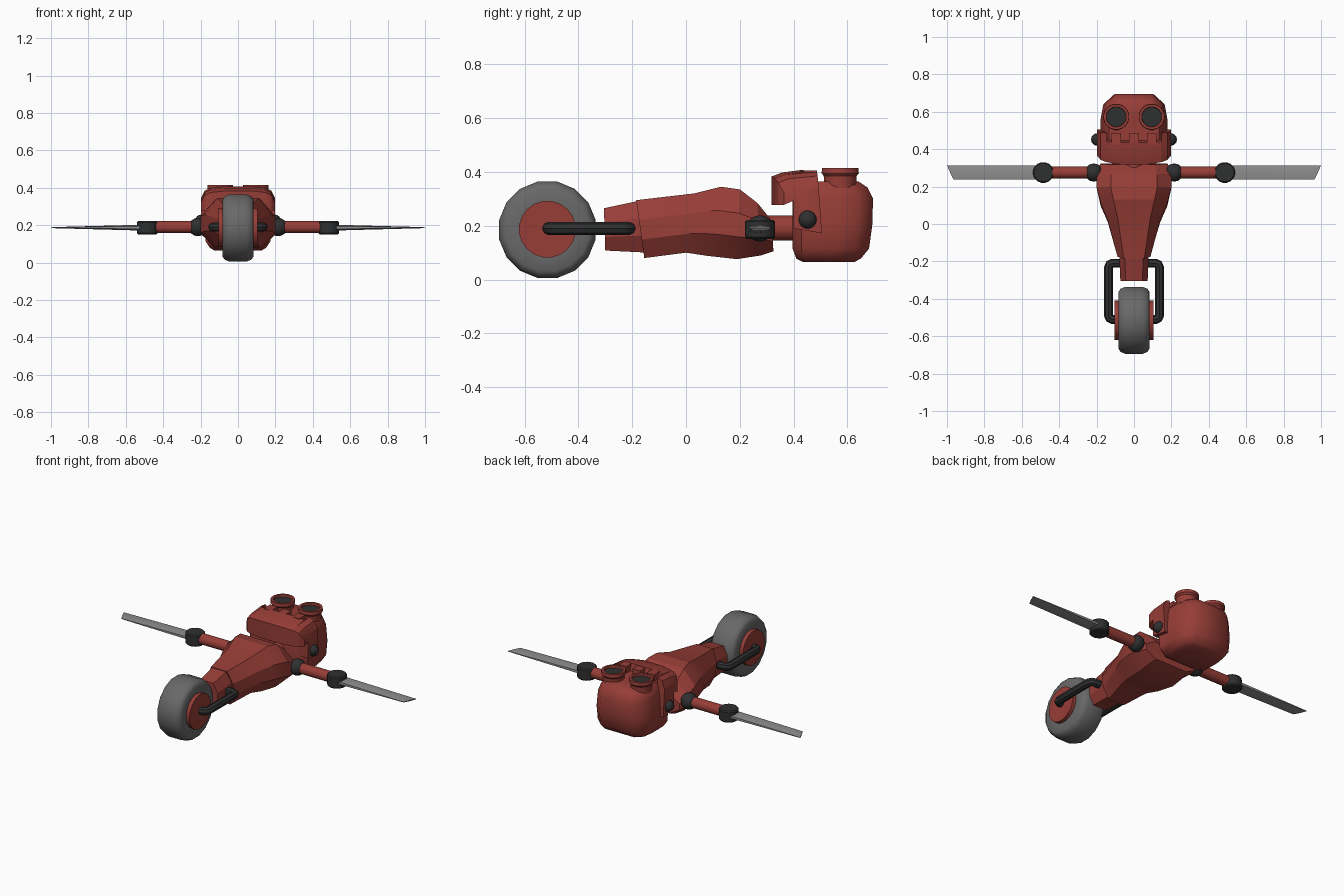
import bpy, bmesh, math
from mathutils import Matrix

if "Cube" in bpy.data.objects:
    bpy.data.objects.remove(bpy.data.objects["Cube"])


def colour(name, rgb):
    m = bpy.data.materials.new(name)
    m.diffuse_color = (*rgb, 1)
    m.use_nodes = True
    m.node_tree.nodes["Principled BSDF"].inputs["Base Color"].default_value = m.diffuse_color
    return m


RED = colour("brick red", (0.31, 0.047, 0.038))
DARK = colour("charcoal", (0.028, 0.029, 0.03))
TYRE = colour("tyre grey", (0.14, 0.14, 0.14))
STEEL = colour("steel grey", (0.27, 0.27, 0.27))


def finish(name, bm, mat, angle=35):
    bmesh.ops.recalc_face_normals(bm, faces=bm.faces)
    me = bpy.data.meshes.new(name)
    bm.to_mesh(me)
    bm.free()
    me.materials.append(mat)
    ob = bpy.data.objects.new(name, me)
    bpy.context.collection.objects.link(ob)
    bpy.ops.object.select_all(action='DESELECT')
    ob.select_set(True)
    bpy.context.view_layer.objects.active = ob
    bpy.ops.object.shade_smooth_by_angle(angle=math.radians(angle))
    return ob


def loft(name, rings, mat, angle=35):
    """Skin a list of equal-length rings and cap both ends."""
    bm = bmesh.new()
    vs = [[bm.verts.new(p) for p in r] for r in rings]
    n = len(vs[0])
    for a, b in zip(vs, vs[1:]):
        for i in range(n):
            j = (i + 1) % n
            bm.faces.new((a[i], a[j], b[j], b[i]))
    bm.faces.new(vs[0])
    bm.faces.new(vs[-1])
    return finish(name, bm, mat, angle)


def turned(name, profile, centre, axis, mat, seg=16, angle=35):
    """Lathe (offset, radius) pairs around the x, y or z axis."""
    rings = []
    for d, r in profile:
        ring = []
        for i in range(seg):
            t = 2 * math.pi * (i + 0.5) / seg
            u, v = r * math.cos(t), r * math.sin(t)
            p = {'x': (d, u, v), 'y': (u, d, v), 'z': (u, v, d)}[axis]
            ring.append([p[k] + centre[k] for k in range(3)])
        rings.append(ring)
    return loft(name, rings, mat, angle)


def ball(name, centre, r, mat):
    bm = bmesh.new()
    bmesh.ops.create_uvsphere(bm, u_segments=12, v_segments=8, radius=r,
                              matrix=Matrix.Translation(centre))
    return finish(name, bm, mat, 50)


def box(name, lo, hi, mat):
    rings = [[(lo[0], lo[1], z), (hi[0], lo[1], z), (hi[0], hi[1], z), (lo[0], hi[1], z)]
             for z in (lo[2], hi[2])]
    return loft(name, rings, mat)


def body_ring(yb, yt, zb, zt, w):
    """Eight-sided body section, leaning from yb at the bottom to yt at the top."""
    pts = [(0.62, 0), (1, 0.32), (1, 0.66), (0.62, 1)]
    half = [(w * x, yb + (yt - yb) * t, zb + (zt - zb) * t) for x, t in pts]
    return half + [(-x, y, z) for x, y, z in reversed(half)]


# Body and tail
loft("body", [body_ring(*s) for s in (
    (-0.155, -0.185, 0.08, 0.295, 0.088), (0.0, 0.03, 0.1, 0.32, 0.14),
    (0.08, 0.13, 0.088, 0.345, 0.178), (0.19, 0.2, 0.076, 0.335, 0.2),
    (0.28, 0.265, 0.09, 0.285, 0.2), (0.325, 0.318, 0.105, 0.22, 0.18))], RED, 20)
loft("tail", [body_ring(*s) for s in (
    (-0.3, -0.305, 0.108, 0.265, 0.073), (-0.14, -0.14, 0.1, 0.3, 0.08))], RED, 20)
turned("neck", [(0.27, 0.048), (0.42, 0.048)], (0, 0, 0.192), 'y', RED, 12)

# Wheel and hub
turned("tyre", [(-0.08, 0.1), (-0.082, 0.156), (-0.072, 0.172), (-0.045, 0.183),
                (0.045, 0.183), (0.072, 0.172), (0.082, 0.156), (0.08, 0.1)],
       (0, -0.515, 0.185), 'x', TYRE, 16, 45)
turned("hub", [(-0.103, 0.106), (0.103, 0.106)], (0, -0.515, 0.187), 'x', RED, 20)

# Wheel fork: one bent pipe through the tail
side = [(0.09, -0.51), (0.118, -0.51), (0.13, -0.504), (0.136, -0.49),
        (0.136, -0.232), (0.13, -0.216), (0.116, -0.21)]
path = side + [(-x, y) for x, y in reversed(side)]
cu = bpy.data.curves.new("fork", 'CURVE')
cu.dimensions = '3D'
cu.bevel_depth = 0.024
cu.bevel_resolution = 2
cu.use_fill_caps = True
sp = cu.splines.new('POLY')
sp.points.add(len(path) - 1)
for p, (x, y) in zip(sp.points, path):
    p.co = (x, y, 0.19, 1)
cu.materials.append(DARK)
fork = bpy.data.objects.new("fork", cu)
bpy.context.collection.objects.link(fork)
bpy.ops.object.select_all(action='DESELECT')
fork.select_set(True)
bpy.context.view_layer.objects.active = fork
bpy.ops.object.convert(target='MESH')
bpy.ops.object.shade_smooth_by_angle(angle=math.radians(40))


# Head: rounded block of stacked chamfered sections
def head_ring(z, y0, y1, w, c):
    half = [(w - c * 0.7, y0), (w, y0 + c * 0.5), (w, (y0 + y1) / 2 + 0.02),
            (w - c * 0.2, y1 - c * 0.75), (w - c, y1)]
    return [(x, y, z) for x, y in half] + [(-x, y, z) for x, y in reversed(half)]


loft("head", [head_ring(*s) for s in (
    (0.065, 0.435, 0.625, 0.125, 0.04), (0.078, 0.41, 0.65, 0.15, 0.05),
    (0.115, 0.396, 0.68, 0.174, 0.065), (0.2, 0.395, 0.692, 0.178, 0.07),
    (0.3, 0.395, 0.695, 0.166, 0.07), (0.342, 0.4, 0.675, 0.155, 0.065),
    (0.365, 0.42, 0.64, 0.135, 0.05))], RED, 45)


# Jaw: side profile swept across x, curving back toward the cheeks
def jaw_ring(x, front, top, back):
    return [(x, y, z) for y, z in (
        (front, 0.278), (front, top - 0.025), (front + 0.04, top - 0.01), (back, top),
        (0.505, 0.172), (0.4, 0.19), (0.4, 0.293))]


jaw = [(0.198, 0.365, 0.345, 0.493), (0.178, 0.343, 0.385, 0.489),
       (0.148, 0.331, 0.4, 0.487), (0.147, 0.331, 0.4, 0.44), (0.07, 0.318, 0.408, 0.435)]
loft("jaw", [jaw_ring(*s) for s in jaw] +
     [jaw_ring(-x, f, t, b) for x, f, t, b in reversed(jaw)], RED, 25)
for x in (-0.095, 0, 0.095):
    box("tooth", (x - 0.026, 0.425, 0.33), (x + 0.026, 0.486, 0.406), RED)

for s in (-1, 1):
    # Eyes: flared cup with a recessed lens
    turned("eye_cup", [(0.34, 0.06), (0.385, 0.062), (0.395, 0.07), (0.415, 0.068),
                       (0.415, 0.054), (0.398, 0.052)],
           (s * 0.095, 0.573, 0), 'z', RED, 20)
    turned("eye_lens", [(0.396, 0.053), (0.402, 0.053)], (s * 0.095, 0.573, 0), 'z', DARK, 20)
    ball("cheek_bolt", (s * 0.196, 0.452, 0.223), 0.034, DARK)
    # Arms
    ball("shoulder", (s * 0.215, 0.275, 0.19), 0.049, DARK)
    turned("arm", [(s * 0.22, 0.033), (s * 0.46, 0.033)], (0, 0.275, 0.19), 'x', RED, 12)
    turned("wrist", [(0.151, 0.05), (0.158, 0.056), (0.215, 0.056), (0.222, 0.05)],
           (s * 0.485, 0.275, 0), 'z', DARK, 16)
    # Blade: tapered, with a slanted tip
    loft("blade", [[(s * x1, 0.238, 0.187 - h * 0.5), (s * x0, 0.275, 0.187 - h),
                    (s * x2, 0.313, 0.187 - h * 0.5), (s * x2, 0.313, 0.187 + h * 0.5),
                    (s * x0, 0.275, 0.187 + h), (s * x1, 0.238, 0.187 + h * 0.5)]
                   for x1, x0, x2, h in ((0.5, 0.5, 0.5, 0.016),
                                         (0.965, 0.983, 1.0, 0.003))], STEEL, 20)
